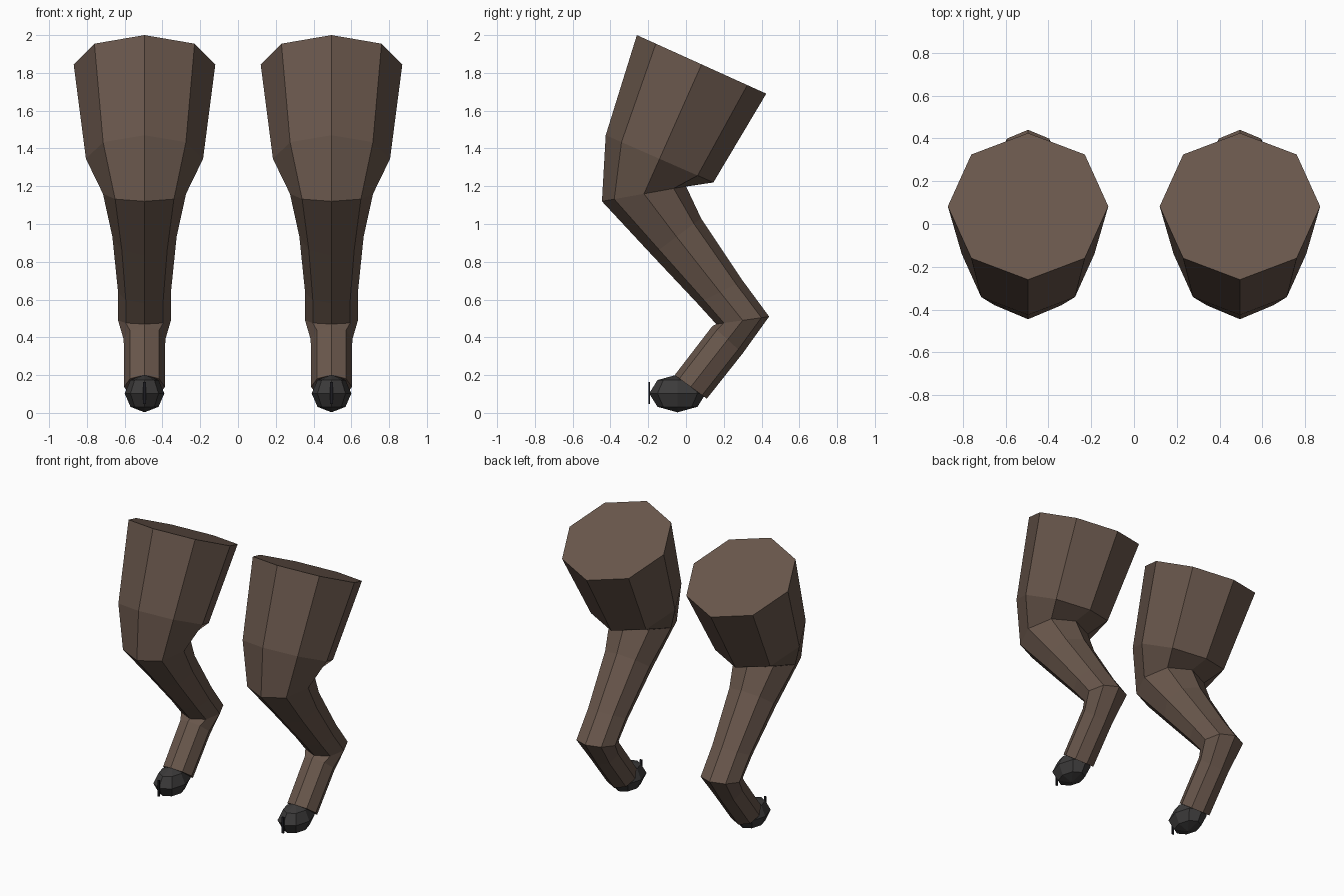
import bpy, bmesh, math
from mathutils import Matrix

if "Cube" in bpy.data.objects:
    bpy.data.objects.remove(bpy.data.objects["Cube"])


def material(name, rgb):
    m = bpy.data.materials.new(name)
    m.diffuse_color = (*rgb, 1)
    m.use_nodes = True
    m.node_tree.nodes["Principled BSDF"].inputs["Base Color"].default_value = m.diffuse_color
    return m


brown = material("brown hide", (0.14, 0.094, 0.071))
dark = material("dark grey hoof", (0.045, 0.043, 0.043))
black = material("black claw", (0.012, 0.012, 0.016))

# Leg cross-sections: front (y, z), back (y, z), half width in x
RINGS = [
    (-0.26, 2.00, 0.425, 1.69, 0.375),   # hip
    (-0.425, 1.47, 0.145, 1.22, 0.31),   # lower thigh
    (-0.445, 1.12, 0.00, 1.20, 0.22),    # knee
    (-0.18, 0.835, 0.08, 1.03, 0.17),    # shin
    (0.06, 0.58, 0.30, 0.70, 0.14),      # lower shin
    (0.16, 0.47, 0.44, 0.51, 0.14),      # hock
    (0.14, 0.46, 0.30, 0.315, 0.11),     # below hock
    (-0.06, 0.20, 0.11, 0.075, 0.108),   # ankle
]
SIDES = 8


def finish(bm, name, mat):
    bmesh.ops.recalc_face_normals(bm, faces=bm.faces[:])
    mesh = bpy.data.meshes.new(name)
    bm.to_mesh(mesh)
    bm.free()
    mesh.materials.append(mat)
    ob = bpy.data.objects.new(name, mesh)
    bpy.context.collection.objects.link(ob)


def build_leg(name, x):
    bm = bmesh.new()
    loops = []
    for fy, fz, by, bz, r in RINGS:
        cy, cz, hy, hz = (fy + by) / 2, (fz + bz) / 2, (fy - by) / 2, (fz - bz) / 2
        loop = []
        for i in range(SIDES):
            a = 2 * math.pi * i / SIDES
            c, s = math.cos(a), math.sin(a)
            loop.append(bm.verts.new((x + r * s, cy + hy * c, cz + hz * c)))
        loops.append(loop)
    for a, b in zip(loops, loops[1:]):
        for i in range(SIDES):
            j = (i + 1) % SIDES
            bm.faces.new((a[i], a[j], b[j], b[i]))
    bm.faces.new(loops[0])
    bm.faces.new(loops[-1])
    finish(bm, name, brown)


def build_hoof(name, x):
    bm = bmesh.new()
    bmesh.ops.create_uvsphere(bm, u_segments=8, v_segments=4, radius=1)
    bmesh.ops.transform(bm, verts=bm.verts[:], matrix=Matrix.Translation((x, -0.045, 0.103))
                        @ Matrix.Diagonal((0.105, 0.15, 0.1, 1)))
    finish(bm, name, dark)


def build_claw(name, x):
    bm = bmesh.new()
    bmesh.ops.create_cube(bm, size=1)
    bmesh.ops.transform(bm, verts=bm.verts[:], matrix=Matrix.Translation((x, -0.195, 0.105))
                        @ Matrix.Diagonal((0.014, 0.009, 0.115, 1)))
    finish(bm, name, black)


for side, x in (("left", -0.495), ("right", 0.495)):
    build_leg(side + "_leg", x)
    build_hoof(side + "_hoof", x)
    build_claw(side + "_claw", x)
